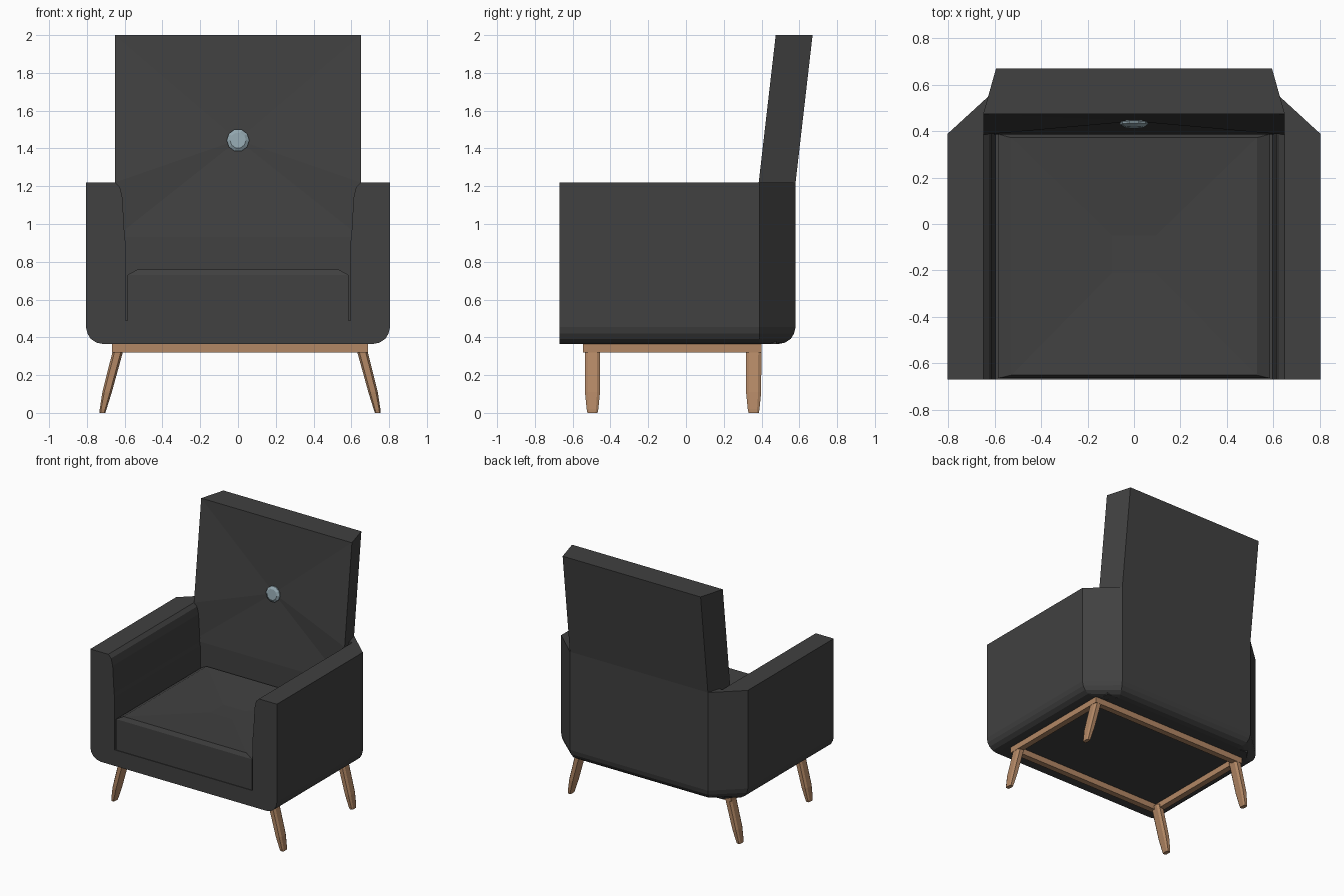
import bpy, bmesh, math
from mathutils import Vector

if "Cube" in bpy.data.objects:
    bpy.data.objects.remove(bpy.data.objects["Cube"])


def material(name, rgb):
    m = bpy.data.materials.new(name)
    m.diffuse_color = (*rgb, 1)
    m.use_nodes = True
    m.node_tree.nodes["Principled BSDF"].inputs["Base Color"].default_value = m.diffuse_color
    return m


FABRIC = material("charcoal fabric", (0.052, 0.052, 0.052))
WOOD = material("warm wood", (0.45, 0.245, 0.13))
BLUE = material("pale blue button", (0.29, 0.385, 0.43))


def finish(name, bm, mat):
    bmesh.ops.recalc_face_normals(bm, faces=bm.faces)
    me = bpy.data.meshes.new(name)
    bm.to_mesh(me)
    bm.free()
    me.materials.append(mat)
    ob = bpy.data.objects.new(name, me)
    bpy.context.collection.objects.link(ob)
    return ob


def loft_bm(rings, cap_end=True):
    """Skin a stack of equal-length point rings and cap the ends."""
    bm = bmesh.new()
    vs = [[bm.verts.new(p) for p in r] for r in rings]
    n = len(rings[0])
    for a, b in zip(vs, vs[1:]):
        for i in range(n):
            j = (i + 1) % n
            bm.faces.new((a[i], a[j], b[j], b[i]))
    bm.faces.new(vs[0])
    if cap_end:
        bm.faces.new(vs[-1])
    return bm, vs


def mirrored(half):
    """Close a half outline by mirroring it in x."""
    return half + [(-x, y) for x, y in reversed(half)]


def rect(cx, cy, hx, hy, z):
    return [(cx - hx, cy - hy, z), (cx + hx, cy - hy, z),
            (cx + hx, cy + hy, z), (cx - hx, cy + hy, z)]


# Arms and base: U-shaped profile run front to back
u = mirrored([(0.715, 0.365), (0.75, 0.372), (0.78, 0.392), (0.797, 0.42),
              (0.805, 0.455), (0.805, 1.22), (0.65, 1.22), (0.625, 1.195),
              (0.612, 1.14), (0.6, 0.93), (0.595, 0.9), (0.595, 0.49)])
bm, _ = loft_bm([[(x, y, z) for x, z in u] for y in (-0.67, 0.388)])
finish("arms_and_base", bm, FABRIC)

# Rear shell: chamfered corners, rounded bottom, notch that holds the backrest
rings = []
for inset, z in ((0.09, 0.365), (0.055, 0.372), (0.025, 0.392),
                 (0.008, 0.42), (0, 0.455), (0, 1.22)):
    half = [(0.65, 0.48), (0.65, 0.388), (0.805 - inset, 0.388),
            (0.595 - inset * 0.5, 0.58 - inset)]
    rings.append([(x, y, z) for x, y in mirrored(half)])
bm, _ = loft_bm(rings)
finish("rear_shell", bm, FABRIC)

# Backrest: leaning slab whose front is drawn in towards the button
levels = [(0.366, 0.65, 0.385, 0.55, 0.481), (0.93, 0.65, 0.385, 0.59, 0.575),
          (1.22, 0.65, 0.385, 0.595, 0.58), (2.0, 0.65, 0.475, 0.595, 0.67)]
bm, vs = loft_bm([[(-w, yf, z), (w, yf, z), (wb, yb, z), (-wb, yb, z)]
                  for z, w, yf, wb, yb in levels])
for a, b in ((1, 2), (2, 3)):
    f = bm.faces.get((vs[a][0], vs[a][1], vs[b][1], vs[b][0]))
    bm.faces.remove(f)
e = bm.edges.get((vs[2][0], vs[2][1]))
bm.edges.remove(e)
bm_top = bm.faces.get((vs[2][2], vs[2][3], vs[3][3], vs[3][2]))
tuft = bm.verts.new((0, 0.443, 1.445))
outline = [vs[1][0], vs[1][1], vs[2][1], vs[3][1], vs[3][0], vs[2][0]]
for i in range(6):
    bm.faces.new((outline[i], outline[(i + 1) % 6], tuft))
finish("backrest", bm, FABRIC)

# Seat cushion: bevelled rim, slightly sagging centre
bm, _ = loft_bm([rect(0, -0.1385, 0.586, 0.5265, 0.485),
                 rect(0, -0.1385, 0.586, 0.5265, 0.73),
                 rect(0, -0.1400, 0.530, 0.512, 0.76),
                 rect(0, -0.1300, 0.095, 0.080, 0.74)])
finish("seat_cushion", bm, FABRIC)

# Button: low ten-sided dome tilted with the backrest
rings = []
for r, d in ((0.045, 0.02), (0.06, 0.0), (0.06, -0.008), (0.042, -0.02)):
    rings.append([(r * math.cos(math.tau * i / 10),
                   0.437 + d + 0.115 * r * math.sin(math.tau * i / 10),
                   1.443 + r * math.sin(math.tau * i / 10)) for i in range(10)])
bm, _ = loft_bm(rings)
finish("back_button", bm, BLUE)

# Wooden under-frame: hollow rectangle of four rails
X0, Y0 = 0.011, -0.0725
outer, inner = (0.678, 0.4725), (0.632, 0.4265)
bm = bmesh.new()
loops = [[bm.verts.new(p) for p in rect(X0, Y0, *s, z)]
         for s, z in ((outer, 0.32), (outer, 0.367), (inner, 0.367), (inner, 0.32))]
for k in range(4):
    a, b = loops[k], loops[(k + 1) % 4]
    for i in range(4):
        j = (i + 1) % 4
        bm.faces.new((a[i], a[j], b[j], b[i]))
finish("under_frame", bm, WOOD)


# Legs: flattened octagons splayed sideways and tapered at the foot
def leg(name, side, y):
    rings = []
    for z, cx, hx, hy in ((0.345, 0.642, 0.028, 0.041), (0.11, 0.704, 0.025, 0.040),
                          (0.02, 0.725, 0.018, 0.031), (0.0, 0.729, 0.015, 0.027)):
        pts = [(1, 0.6), (0.6, 1), (-0.6, 1), (-1, 0.6),
               (-1, -0.6), (-0.6, -1), (0.6, -1), (1, -0.6)]
        rings.append([(X0 + side * cx + hx * a, y + hy * b, z) for a, b in pts])
    bm, _ = loft_bm(rings)
    finish(name, bm, WOOD)


for side, label in ((-1, "left"), (1, "right")):
    leg("front_leg_" + label, side, -0.495)
    leg("rear_leg_" + label, side, 0.358)
